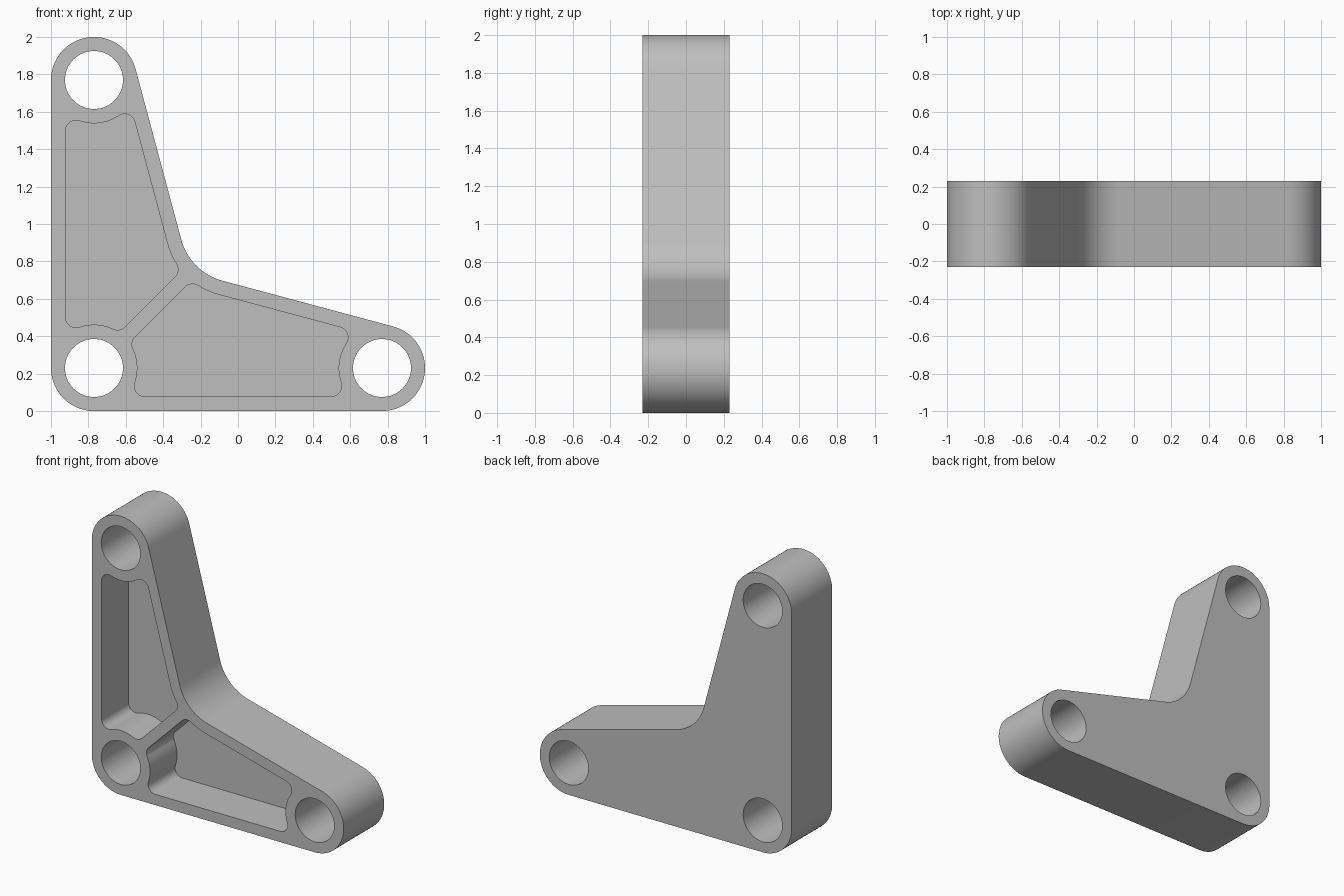
import bpy, bmesh, math
from mathutils import Vector as V

cube = bpy.data.objects.get("Cube")
if cube:
    bpy.data.objects.remove(cube, do_unlink=True)

# Main dimensions, measured from the corner hole
SPAN, BOSS, HOLE, WALL = 1.54, 0.23, 0.155, 0.077
HALF, FLOOR = 0.23, 0.077
FILLET, CORNER = 0.31, 0.058
ORIGIN = V((-SPAN / 2, BOSS))
corner, top, right = V((0, 0)), V((0, SPAN)), V((SPAN, 0))

# Sloping edges and the centre of the inner elbow fillet
tilt = math.radians(15)
n_top = V((math.cos(tilt), math.sin(tilt)))
n_right = V((n_top.y, n_top.x))
edge = n_top.dot(top) + BOSS
elbow_u = (edge + FILLET) / (n_top.x + n_top.y)
elbow = V((elbow_u, elbow_u))


def arc(c, r, a, b, steps=14):
    """Points on a circle from direction a to direction b, the short way."""
    start = math.atan2(a.y, a.x)
    sweep = math.atan2(a.x * b.y - a.y * b.x, a.dot(b))
    return [c + r * V((math.cos(start + sweep * i / steps),
                       math.sin(start + sweep * i / steps)))
            for i in range(steps + 1)]


def corner_centre(n, d, hub, radius, sign):
    """Centre of a fillet between the line n.p = d and a circle."""
    t = V((-n.y, n.x))
    q = n * (d - CORNER) - hub
    k = q.dot(t)
    root = math.sqrt(k * k - q.length_squared + (radius + CORNER) ** 2)
    return n * (d - CORNER) + t * (-k + sign * root)


def prism(name, points, y0, y1):
    """Extrude a closed profile along y."""
    bm = bmesh.new()
    face = bm.faces.new([bm.verts.new((p.x + ORIGIN.x, y0, p.y + ORIGIN.y))
                         for p in points])
    new = bmesh.ops.extrude_face_region(bm, geom=[face])["geom"]
    bmesh.ops.translate(bm, vec=(0, y1 - y0, 0),
                        verts=[g for g in new if isinstance(g, bmesh.types.BMVert)])
    bmesh.ops.remove_doubles(bm, verts=bm.verts, dist=1e-5)
    bmesh.ops.recalc_face_normals(bm, faces=bm.faces)
    mesh = bpy.data.meshes.new(name)
    bm.to_mesh(mesh)
    bm.free()
    obj = bpy.data.objects.new(name, mesh)
    bpy.context.collection.objects.link(obj)
    return obj


# Bracket body
left, down = V((-1, 0)), V((0, -1))
outline = (arc(corner, BOSS, left, down, 24) + arc(right, BOSS, down, n_right, 40)
           + arc(elbow, FILLET, -n_right, -n_top, 20) + arc(top, BOSS, n_top, left, 40))
bracket = prism("bracket", outline, -HALF, HALF)

# Pocket profile: walls follow the bosses, the elbow and the diagonal rib
diag = V((1, -1)).normalized()
ring = HOLE + WALL
elbow_ring = FILLET + WALL
d_left, d_diag, d_slope = BOSS - WALL, -WALL / 2, edge - WALL
c1 = corner_centre(left, d_left, corner, ring, -1)
c2 = corner_centre(diag, d_diag, corner, ring, 1)
c3 = corner_centre(diag, d_diag, elbow, elbow_ring, -1)
c4 = corner_centre(n_top, d_slope, top, ring, -1)
c5 = corner_centre(left, d_left, top, ring, 1)
pocket = (arc(c1, CORNER, left, corner - c1) + arc(corner, ring, c1, c2)[1:-1]
          + arc(c2, CORNER, corner - c2, diag)
          + arc(c3, CORNER, diag, elbow - c3)
          + arc(elbow, elbow_ring, c3 - elbow, -n_top)[1:]
          + arc(c4, CORNER, n_top, top - c4)
          + arc(top, ring, c4 - top, c5 - top)[1:-1]
          + arc(c5, CORNER, top - c5, left))
mirrored = [V((p.y, p.x)) for p in reversed(pocket)]

# Cutters: two front pockets and three through holes
cutters = [prism("pocket_cutter", p, -HALF - 0.1, FLOOR) for p in (pocket, mirrored)]
for hub in (corner, top, right):
    circle = arc(hub, HOLE, left, V((1, 0)), 32)[:-1]
    circle += [2 * hub - p for p in circle]
    cutters.append(prism("hole_cutter", circle, -HALF - 0.1, HALF + 0.1))

bpy.ops.object.select_all(action="DESELECT")
bpy.context.view_layer.objects.active = bracket
bracket.select_set(True)
for cutter in cutters:
    cutter.hide_render = True
    mod = bracket.modifiers.new("cut", "BOOLEAN")
    mod.operation, mod.solver, mod.object = "DIFFERENCE", "EXACT", cutter
    bpy.ops.object.modifier_apply(modifier=mod.name)
    bpy.data.objects.remove(cutter, do_unlink=True)

# Plain grey finish
grey = bpy.data.materials.new("grey_metal")
colour = (0.52, 0.52, 0.52, 1)
grey.use_nodes = True
grey.diffuse_color = colour
grey.node_tree.nodes["Principled BSDF"].inputs["Base Color"].default_value = colour
bracket.data.materials.clear()
bracket.data.materials.append(grey)
bpy.ops.object.shade_smooth_by_angle(angle=math.radians(30))
